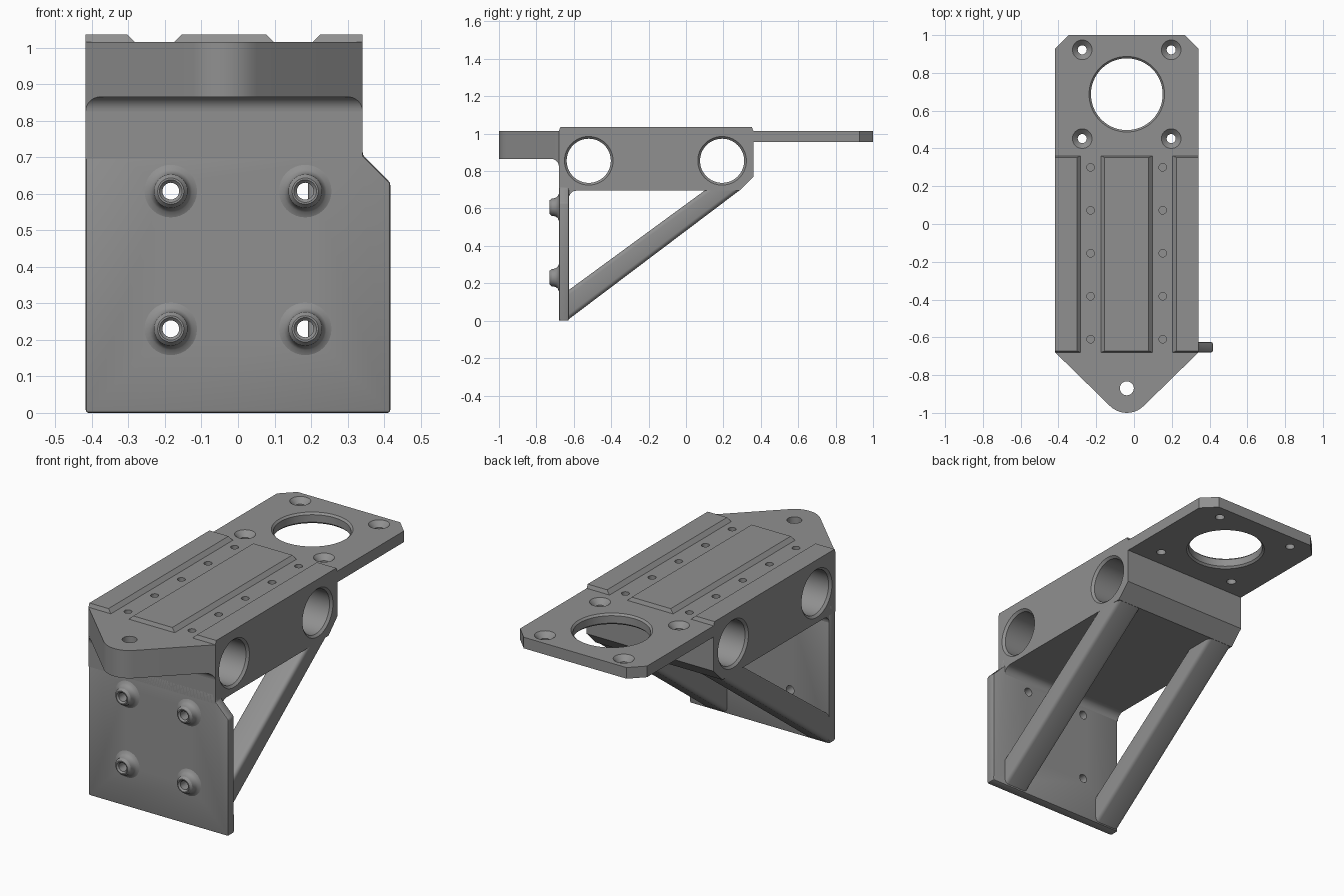
import bpy, bmesh, math
from mathutils import Matrix, Vector

if "Cube" in bpy.data.objects:
    bpy.data.objects.remove(bpy.data.objects["Cube"])

grey = bpy.data.materials.new("grey")
grey.diffuse_color = (0.28, 0.28, 0.28, 1)
grey.use_nodes = True
grey.node_tree.nodes["Principled BSDF"].inputs["Base Color"].default_value = grey.diffuse_color

CX, X0, X1 = -0.038, -0.417, 0.341      # centre line and side faces of the body
FRONT, BACK = -0.68, 0.36               # front and back faces of the body
DECK = 1.015


def make(name, bm):
    bmesh.ops.recalc_face_normals(bm, faces=bm.faces[:])
    me = bpy.data.meshes.new(name)
    bm.to_mesh(me)
    bm.free()
    me.materials.append(grey)
    ob = bpy.data.objects.new(name, me)
    bpy.context.collection.objects.link(ob)
    return ob


def prism(bm, pts, to3d, a, b):
    """Extrude a 2D outline between depths a and b."""
    lo = [bm.verts.new(to3d(p, a)) for p in pts]
    hi = [bm.verts.new(to3d(p, b)) for p in pts]
    bm.faces.new(lo)
    bm.faces.new(hi)
    n = len(pts)
    for i in range(n):
        j = (i + 1) % n
        bm.faces.new((lo[i], lo[j], hi[j], hi[i]))


def along_x(p, d): return (d, p[0], p[1])
def along_y(p, d): return (p[0], d, p[1])
def along_z(p, d): return (p[0], p[1], d)


def lathe(bm, prof, loc, axis, n=32, closed=False):
    """Revolve (radius, distance along axis) points around an axis."""
    m = Matrix.Translation(loc) @ Vector((0, 0, 1)).rotation_difference(Vector(axis)).to_matrix().to_4x4()
    rings = [[bm.verts.new(m @ Vector((r * math.cos(2 * math.pi * k / n),
                                       r * math.sin(2 * math.pi * k / n), t)))
              for k in range(n)] for r, t in prof]
    pairs = list(zip(rings, rings[1:]))
    if closed:
        pairs.append((rings[-1], rings[0]))
    else:
        bm.faces.new(rings[0])
        bm.faces.new(rings[-1])
    for a, b in pairs:
        for k in range(n):
            j = (k + 1) % n
            bm.faces.new((a[k], a[j], b[j], b[k]))


def apply(ob, kind, **kw):
    mod = ob.modifiers.new(kind, kind)
    for k, v in kw.items():
        setattr(mod, k, v)
    bpy.ops.object.select_all(action='DESELECT')
    bpy.context.view_layer.objects.active = ob
    ob.select_set(True)
    bpy.ops.object.modifier_apply(modifier=mod.name)


def cut(ob, bm):
    cutter = make("cutter", bm)
    cutter.hide_render = True
    apply(ob, 'BOOLEAN', object=cutter, operation='DIFFERENCE', solver='EXACT')
    bpy.data.objects.remove(cutter)


def bevel(ob, width, segments=3):
    apply(ob, 'BEVEL', width=width, segments=segments, limit_method='ANGLE', angle_limit=math.radians(40))


# Body block with side bores and shallow deck holes
bm = bmesh.new()
prism(bm, [(FRONT, 0.695), (0.285, 0.695), (BACK, 0.77), (BACK, DECK), (FRONT, DECK)], along_x, X0, X1)
body = make("body", bm)
bm = bmesh.new()
W = X1 - X0
bore = [(0.14, -0.01), (0.13, 0), (0.118, 0.012), (0.118, W - 0.012), (0.13, W), (0.14, W + 0.01)]
for y in (-0.52, 0.193):
    lathe(bm, bore, (X0, y, 0.855), (1, 0, 0), 64)
for x in (-0.23, 0.152):
    for i in range(5):
        lathe(bm, [(0.02, -0.03), (0.02, 0.05)], (x, -0.61 + 0.2275 * i, DECK), (0, 0, 1), 24)
cut(body, bm)

# Raised deck rails, sloped on the edges facing the grooves and on both ends
for name, a, b, sa, sb in (("left_rail", X0, -0.283, 0, 1), ("middle_rail", -0.175, 0.098, 1, 1),
                           ("right_rail", 0.205, X1, 1, 0)):
    bm = bmesh.new()
    s, e = 0.02, 0.008
    lo = [(a, FRONT), (b, FRONT), (b, BACK), (a, BACK)]
    hi = [(a + s * sa, FRONT + e), (b - s * sb, FRONT + e), (b - s * sb, BACK - e), (a + s * sa, BACK - e)]
    l = [bm.verts.new((*p, DECK)) for p in lo]
    h = [bm.verts.new((*p, DECK + 0.02)) for p in hi]
    bm.faces.new(l)
    bm.faces.new(h)
    for i in range(4):
        j = (i + 1) % 4
        bm.faces.new((l[i], l[j], h[j], h[i]))
    make(name, bm)

# Pointed nose with round tip
bm = bmesh.new()
tip = [(CX + 0.127 * math.cos(math.radians(t)), -0.873 + 0.127 * math.sin(math.radians(t)))
       for t in range(225, 316, 9)]
prism(bm, [(X0, FRONT)] + tip + [(X1, FRONT)], along_z, 0.865, DECK)
nose = make("nose", bm)
bm = bmesh.new()
lathe(bm, [(0.037, -0.3), (0.037, 0.1)], (CX, -0.87, DECK), (0, 0, 1))
cut(nose, bm)

# Rear mounting plate with large opening and countersunk holes
bm = bmesh.new()
c = 0.072
prism(bm, [(X0, BACK), (X1, BACK), (X1, 1 - c), (X1 - c, 1), (X0 + c, 1), (X0, 1 - c)], along_z, 0.955, DECK)
rear = make("rear_plate", bm)
bm = bmesh.new()
lathe(bm, [(0.21, -0.07), (0.2, -0.06), (0.19, -0.05), (0.19, -0.01), (0.2, 0), (0.21, 0.01)],
      (CX, 0.687, DECK), (0, 0, 1), 64)
for x in (-0.274, 0.197):
    for y in (0.452, 0.922):
        lathe(bm, [(0.024, -0.1), (0.024, -0.028), (0.052, 0), (0.062, 0.01)], (x, y, DECK), (0, 0, 1))
cut(rear, bm)

# Front plate with clipped shoulder
bm = bmesh.new()
prism(bm, [(X0, 0), (0.417, 0), (0.417, 0.63), (X1, 0.706), (X1, 0.75), (X0, 0.75)], along_y, FRONT, -0.626)
front = make("front_plate", bm)
bevel(front, 0.008, 2)
bolts = [(x, z) for x in (-0.184, 0.184) for z in (0.23, 0.607)]
bm = bmesh.new()
for x, z in bolts:
    lathe(bm, [(0.023, -0.1), (0.023, 0.1)], (x, FRONT, z), (0, -1, 0))
cut(front, bm)

# Hollow bosses with flared bases
for i, (x, z) in enumerate(bolts):
    bm = bmesh.new()
    lathe(bm, [(0.023, -0.01), (0.023, 0.042), (0.031, 0.05), (0.036, 0.05), (0.046, 0.038), (0.047, 0.028),
               (0.051, 0.015), (0.058, 0.006), (0.072, 0), (0.072, -0.01)],
          (x, FRONT, z), (0, -1, 0), closed=True)
    make(f"boss_{i + 1}", bm)


# Concave fillets filling the inner corners
def fillet(name, y, z, r, dy, taper):
    bm = bmesh.new()
    pts = []
    for k in range(9):
        a = math.pi / 2 * k / 8
        pts.append((r - r * math.cos(a), r - r * math.sin(a)))
    pts.append((0, 0))
    ends = [[bm.verts.new((x + s * u * taper, y + dy * u, z - v)) for u, v in pts]
            for x, s in ((X0, 1), (X1, -1))]
    for e in ends:
        bm.faces.new(e)
    n = len(pts)
    for i in range(n):
        j = (i + 1) % n
        bm.faces.new((ends[0][i], ends[0][j], ends[1][j], ends[1][i]))
    make(name, bm)


fillet("nose_fillet", FRONT, 0.865, 0.04, -1, 1)
fillet("plate_fillet", -0.626, 0.695, 0.04, 1, 0)

# Diagonal struts, rounded lengthwise and buried in plate and body
for name, a, b in (("left_strut", X0, -0.268), ("right_strut", 0.192, X1)):
    bm = bmesh.new()
    prism(bm, [(-0.632, 0.004), (0.285, 0.696), (0.10, 0.696), (-0.632, 0.16)], along_x, a, b)
    bm.edges.ensure_lookup_table()
    long_edges = [e for e in bm.edges if abs(e.verts[0].co.y - e.verts[1].co.y) > 0.5]
    bmesh.ops.bevel(bm, geom=long_edges, offset=0.022, segments=4, profile=0.5, affect='EDGES')
    make(name, bm)

# Smooth the curved surfaces, keep edges crisp
bpy.ops.object.select_all(action='SELECT')
bpy.context.view_layer.objects.active = body
bpy.ops.object.shade_smooth_by_angle(angle=math.radians(30))
